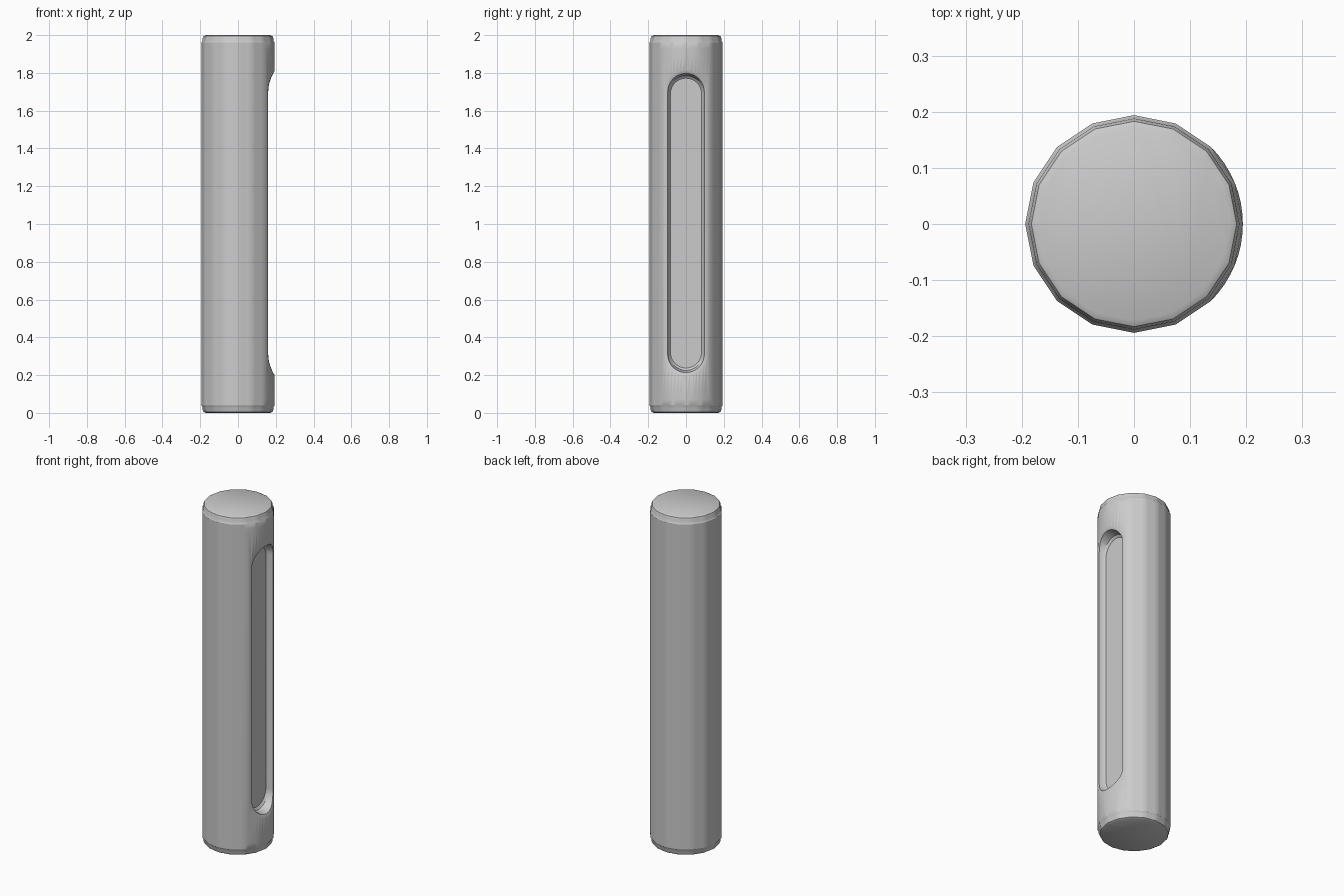
import bpy, bmesh
from math import sin, cos, pi, sqrt, degrees, radians

if "Cube" in bpy.data.objects:
    bpy.data.objects.remove(bpy.data.objects["Cube"])

R = 0.194          # body radius
FLOOR_X = 0.125    # depth position of the grip pocket floor


def loft(name, rings):
    """Skin a list of equal-length closed rings and cap both ends."""
    bm = bmesh.new()
    vs = [[bm.verts.new(p) for p in ring] for ring in rings]
    n = len(rings[0])
    for a, b in zip(vs, vs[1:]):
        for i in range(n):
            j = (i + 1) % n
            bm.faces.new((a[i], a[j], b[j], b[i]))
    bm.faces.new(vs[0][::-1])
    bm.faces.new(vs[-1])
    bmesh.ops.recalc_face_normals(bm, faces=bm.faces[:])
    me = bpy.data.meshes.new(name)
    bm.to_mesh(me)
    bm.free()
    ob = bpy.data.objects.new(name, me)
    bpy.context.collection.objects.link(ob)
    return ob


def body_ring(r, z, rounded):
    """16-sided ring; the side facing +x is finely rounded when asked."""
    pts, step = [], pi / 8
    for i in range(16):
        for k in range(4):
            t = k / 4
            a = (i + t) * step
            if rounded and (i < 2 or i >= 14):
                pts.append((r * cos(a), r * sin(a), z))
            else:
                p, q = i * step, (i + 1) * step
                pts.append((r * (cos(p) * (1 - t) + cos(q) * t),
                            r * (sin(p) * (1 - t) + sin(q) * t), z))
    return pts


def slot_ring(w, x_of_y, inset=0.0, segs=20):
    """Stadium outline of half width w in the y-z plane."""
    pts = []
    for zc, start, s in ((1.70 - inset, 0, 1), (0.31 + inset, pi, -1)):
        for k in range(segs + 1):
            a = start + pi * k / segs
            y = w * cos(a)
            pts.append((x_of_y(y), y, zc + w * sin(a)))
    return pts


def surface(offset):
    return lambda y: sqrt(R * R - y * y) + offset


# Cylindrical bar with softened ends
half = [(0.172, 0.0, False), (0.183, 0.006, False), (0.188, 0.018, False),
        (0.189, 0.033, False), (R, 0.04, False), (R, 0.07, True)]
profile = half + [(r, 2 - z, f) for r, z, f in reversed(half)]
bar = loft("handle_bar", [body_ring(*p) for p in profile])

# Long rounded pocket with a chamfered rim, cut into the +x side
cutter = loft("pocket_cutter", [
    slot_ring(0.112, lambda y: 0.3),
    slot_ring(0.112, surface(0.0)),
    slot_ring(0.097, surface(-0.008)),
    slot_ring(0.091, lambda y: FLOOR_X + 0.010, 0.006),
    slot_ring(0.082, lambda y: FLOOR_X, 0.010),
])
cutter.hide_render = True

mod = bar.modifiers.new("pocket", 'BOOLEAN')
mod.operation = 'DIFFERENCE'
mod.solver = 'EXACT'
mod.object = cutter
bpy.ops.object.select_all(action='DESELECT')
bpy.context.view_layer.objects.active = bar
bar.select_set(True)
bpy.ops.object.modifier_apply(modifier="pocket")
bpy.data.objects.remove(cutter, do_unlink=True)
bpy.ops.object.shade_smooth_by_angle(angle=radians(32))
